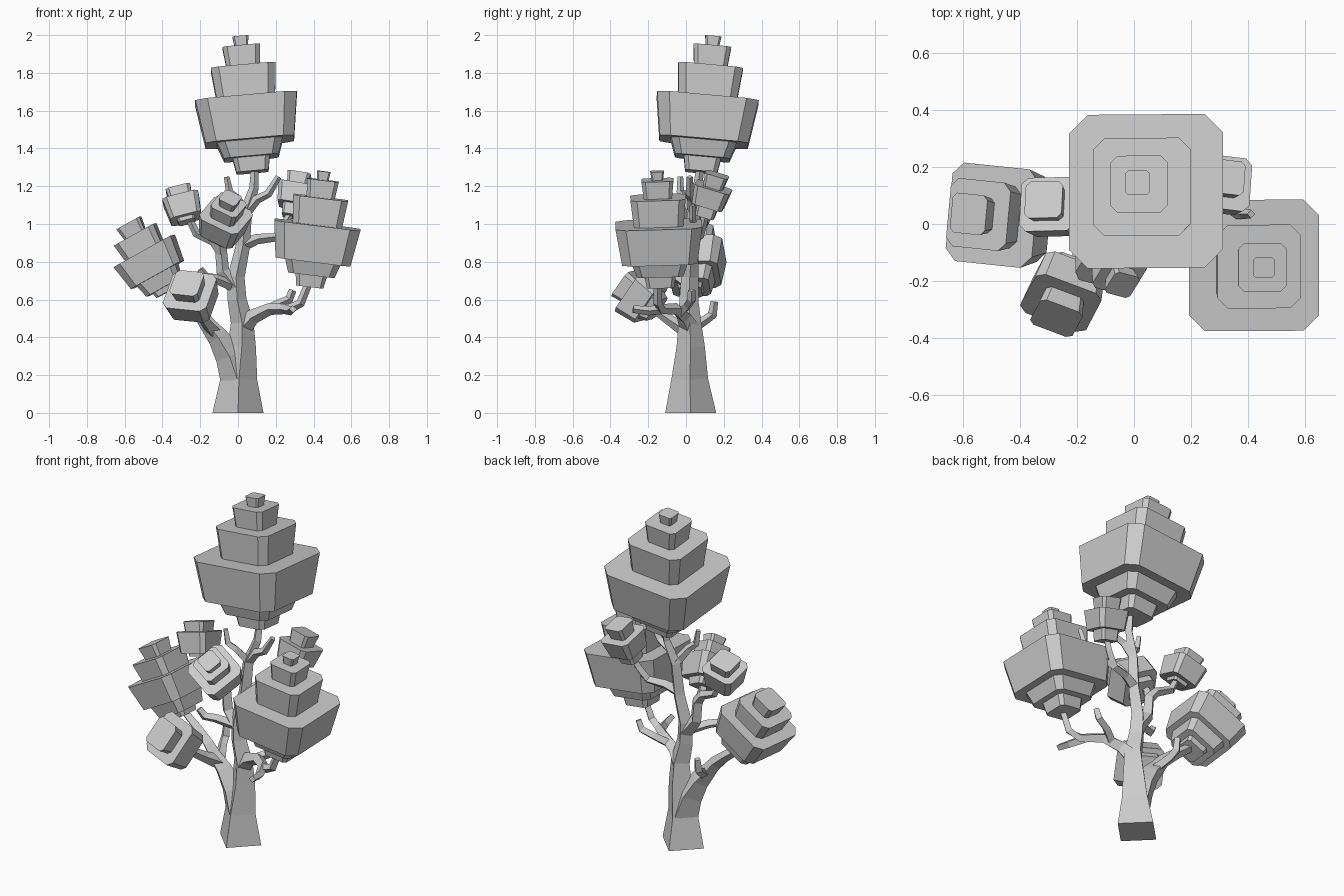
import bpy, bmesh
from mathutils import Vector
from math import cos, sin, radians


def skin(bm, rings):
    """Join rings of points into a closed faceted tube."""
    vr = [[bm.verts.new(p) for p in r] for r in rings]
    n = len(vr[0])
    for a, b in zip(vr, vr[1:]):
        for i in range(n):
            j = (i + 1) % n
            bm.faces.new((a[i], a[j], b[j], b[i]))
    bm.faces.new(vr[0][::-1])
    bm.faces.new(vr[-1])


def finish(bm, name):
    me = bpy.data.meshes.new(name)
    bm.to_mesh(me)
    bm.free()
    bpy.context.collection.objects.link(bpy.data.objects.new(name, me))


def limb(name, pts):
    """Four-sided tapering limb; pts are (x, y, z, radius)."""
    P = [Vector(p[:3]) for p in pts]
    d = P[-1] - P[0]
    axis = min(range(3), key=lambda i: abs(d[i]) + (0.001 * i))
    ref = Vector([1.0 if i == axis else 0.0 for i in range(3)])
    if name == "trunk":
        ref = Vector((1, 0, 0))
    rings = []
    for k, p in enumerate(P):
        t = (P[min(k + 1, len(P) - 1)] - P[max(k - 1, 0)]).normalized()
        if name == "trunk" and k == 0:
            t = Vector((0, 0, 1))
        u = (ref - t * ref.dot(t)).normalized()
        v = t.cross(u)
        r = pts[k][3]
        rings.append([p + u * r, p + v * r, p - u * r, p - v * r])
    bm = bmesh.new()
    skin(bm, rings)
    finish(bm, name)


def crown(name, base, tip, layers, roll=0):
    """Stack of flared, corner-cut square blocks along the line base to tip.
    layers are (start, end, lower half width, upper half width)."""
    base = Vector(base)
    t = (Vector(tip) - base).normalized()
    u = (Vector((1, 0, 0)) - t * t.x).normalized()
    v = t.cross(u)
    a = radians(roll)
    u, v = u * cos(a) + v * sin(a), v * cos(a) - u * sin(a)
    c = 0.76
    octagon = [(1, -c), (1, c), (c, 1), (-c, 1), (-1, c), (-1, -c), (-c, -1), (c, -1)]
    bm = bmesh.new()
    for s, e, h0, h1 in layers:
        skin(bm, [[base + t * d + (u * x + v * y) * h for x, y in octagon]
                  for d, h in ((s, h0), (e, h1))])
    finish(bm, name)


# Trunk and limbs
limb("trunk", [(0, .025, 0, .135), (.005, .02, .18, .097), (.02, .025, .35, .075),
               (.022, .02, .48, .06), (-.005, .015, .6, .05), (-.01, .02, .72, .045),
               (.025, .03, .88, .038), (.04, .04, 1.06, .034), (.085, .06, 1.19, .025),
               (.09, .08, 1.32, .02)])
limb("left_branch", [(-.005, .02, .18, .09), (-.045, .02, .3, .075), (-.105, .015, .4, .056),
                     (-.155, .01, .46, .044), (-.2, .01, .52, .036), (-.27, .02, .58, .03),
                     (-.4, .03, .68, .022)])
limb("left_front_branch", [(-.13, .01, .43, .04), (-.17, -.07, .48, .03), (-.23, -.2, .57, .02)])
limb("left_back_twig", [(-.13, .02, .44, .03), (-.17, .1, .49, .025), (-.18, .14, .52, .025),
                        (-.18, .15, .59, .02)])
limb("right_branch", [(.02, .02, .45, .055), (.08, -.01, .51, .04), (.17, -.05, .55, .032),
                      (.27, -.13, .55, .026), (.33, -.15, .58, .024), (.38, -.15, .7, .02)])
limb("right_front_twig", [(.24, -.11, .55, .026), (.28, -.2, .54, .024), (.29, -.28, .55, .02)])
limb("right_up_twig", [(.13, -.03, .53, .028), (.2, .01, .57, .024), (.27, .03, .6, .024),
                       (.29, .03, .65, .02)])
limb("upper_left_branch", [(-.01, .02, .66, .045), (-.08, .02, .75, .035), (-.09, .02, .86, .032),
                           (-.13, .03, .91, .026), (-.22, .05, .95, .022), (-.27, .05, 1.05, .018)])
limb("upper_front_branch", [(-.09, .02, .84, .03), (-.1, -.01, .92, .024), (-.08, -.07, .98, .018)])
limb("left_stub", [(-.02, .02, .67, .03), (-.12, -.04, .71, .025), (-.17, -.07, .72, .024),
                   (-.2, -.08, .76, .02)])
limb("upper_right_branch", [(.03, .03, .89, .034), (.1, .05, .92, .028), (.2, .07, .93, .024),
                            (.25, .09, 1.0, .022), (.29, .11, 1.08, .018)])
limb("upper_right_twig", [(.2, .07, .93, .022), (.32, .04, .98, .02), (.38, .035, 1.03, .018),
                          (.41, .035, 1.1, .015)])
limb("high_right_twig", [(.04, .04, 1.06, .03), (.1, .03, 1.13, .024), (.16, .02, 1.16, .022),
                         (.215, .02, 1.25, .016)])
limb("high_left_twig", [(.04, .04, 1.06, .028), (-.01, -.01, 1.14, .022), (-.045, -.03, 1.17, .02),
                        (-.06, -.03, 1.25, .015)])

# Large foliage crowns share one profile
big = [(0, .085, .085, .1), (.075, .17, .145, .178), (.16, .39, .235, .27),
       (.39, .56, .155, .172), (.56, .67, .088, .1), (.67, .724, .035, .043)]
crown("top_foliage", (.077, .08, 1.275), (.012, .145, 2.0), big)
crown("right_foliage", (.38, -.135, .668), (.455, -.153, 1.28),
      [tuple(k * .85 for k in l) for l in big])

# Smaller leaning crowns
crown("left_foliage", (-.39, .025, .665), (-.575, .035, 1.0),
      [(-.03, .02, .06, .07), (.0, .08, .1, .12), (.075, .22, .15, .173),
       (.22, .32, .108, .12), (.32, .39, .06, .07)], -6)
crown("low_front_foliage", (-.225, -.17, .56), (-.275, -.34, .695),
      [(-.02, .03, .07, .085), (.02, .14, .11, .124), (.14, .21, .07, .08)], -17)
crown("front_foliage", (-.085, -.05, .955), (-.04, -.215, 1.14),
      [(-.04, .02, .06, .07), (.0, .125, .1, .117), (.125, .2, .07, .078),
       (.2, .25, .042, .05)], -27)
crown("upper_left_foliage", (-.27, .03, 1.01), (-.32, .09, 1.2),
      [(0, .03, .045, .05), (.02, .135, .083, .098), (.135, .19, .06, .067)], -3)
crown("upper_right_foliage", (.283, .1, 1.04), (.328, .167, 1.27),
      [(0, .07, .05, .055), (.06, .165, .082, .097), (.165, .235, .052, .062)], -4)
